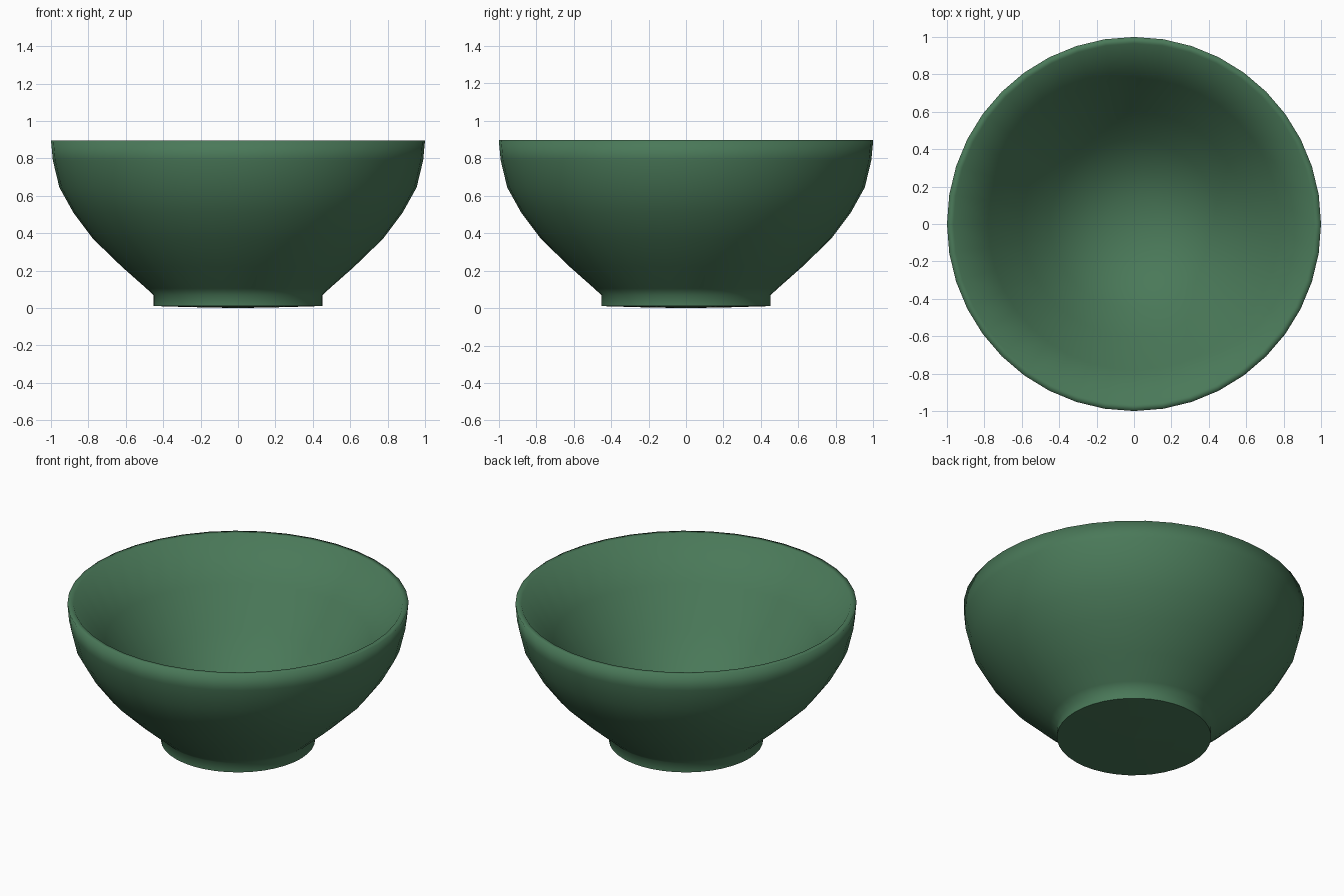
import bpy, bmesh
from math import pi

SIDES = 40

# Remove the default cube
cube = bpy.data.objects.get("Cube")
if cube:
    bpy.data.objects.remove(cube, do_unlink=True)


def make_material(name, colour):
    mat = bpy.data.materials.new(name)
    mat.use_nodes = True
    mat.diffuse_color = colour
    bsdf = mat.node_tree.nodes["Principled BSDF"]
    bsdf.inputs["Base Color"].default_value = colour
    return mat


def lathe(name, profile, mat):
    """Turn an (r, z) profile around the z axis."""
    bm = bmesh.new()
    verts = [bm.verts.new((r, 0, z)) for r, z in profile]
    edges = [bm.edges.new(pair) for pair in zip(verts, verts[1:])]
    bmesh.ops.spin(bm, geom=verts + edges, cent=(0, 0, 0), axis=(0, 0, 1),
                   angle=2 * pi, steps=SIDES)
    bmesh.ops.remove_doubles(bm, verts=bm.verts, dist=0.0005)
    bmesh.ops.recalc_face_normals(bm, faces=bm.faces)
    # Smooth everywhere except the underside of the foot
    for face in bm.faces:
        face.smooth = face.calc_center_median().z > 0.02
    mesh = bpy.data.meshes.new(name)
    bm.to_mesh(mesh)
    bm.free()
    mesh.materials.append(mat)
    obj = bpy.data.objects.new(name, mesh)
    bpy.context.collection.objects.link(obj)
    return obj


green = make_material("green glaze", (0.068, 0.190, 0.099, 1))

# Underside and foot, outer wall, rim, then the funnel-shaped inside
underside = [(0, 0), (0.25, 0.005), (0.452, 0.011)]
outside = [(0.452, 0.07), (0.49, 0.105), (0.62, 0.22), (0.775, 0.37),
           (0.88, 0.51), (0.955, 0.645), (0.99, 0.79), (1.0, 0.897)]
inside = [(0.965, 0.897), (0.78, 0.66), (0.6, 0.43), (0.45, 0.26),
          (0.3, 0.15), (0.15, 0.095), (0, 0.08)]

lathe("bowl", underside + outside + inside, green)
